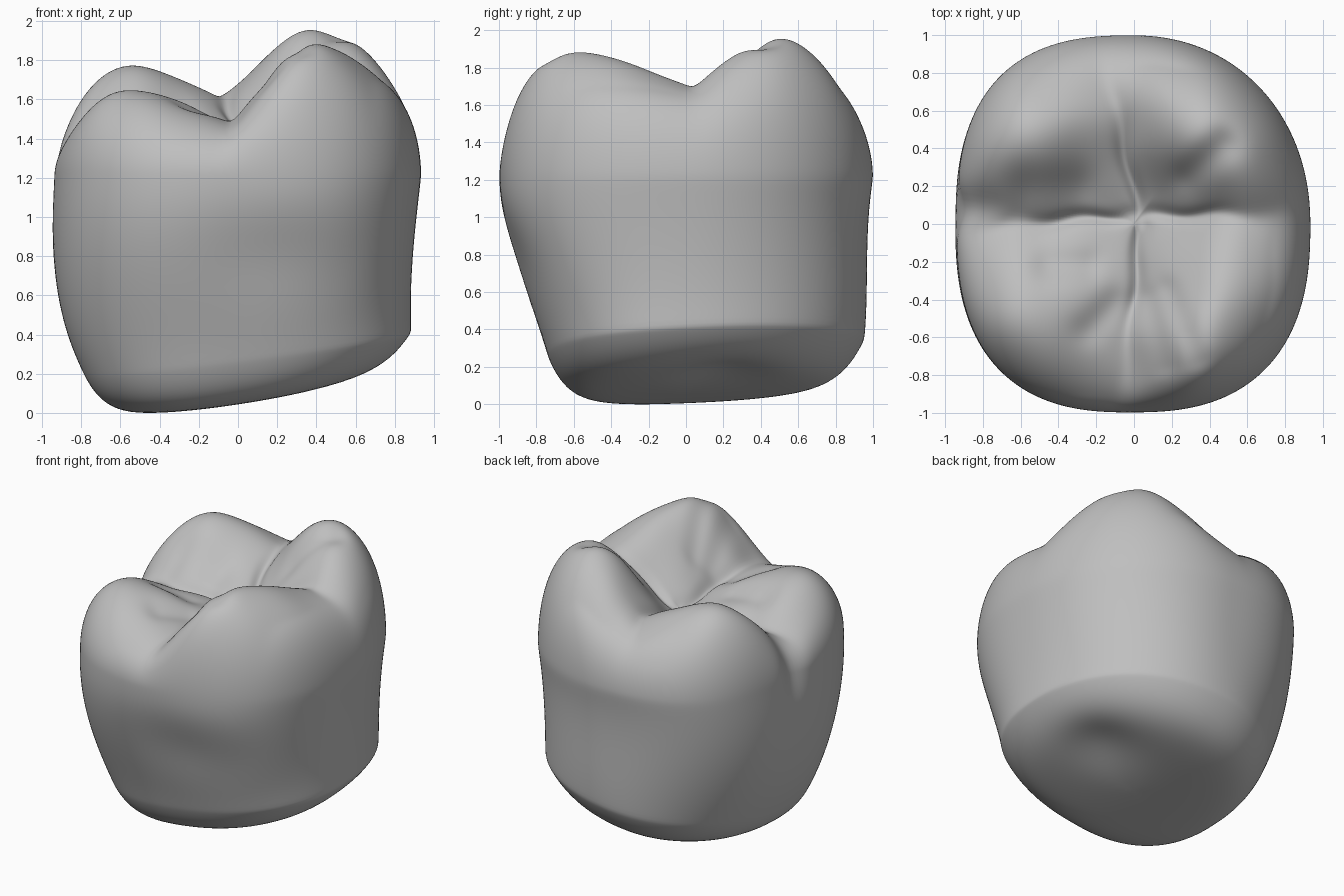
import bpy, bmesh
from math import sin, cos, pi, exp, hypot, sqrt

cube = bpy.data.objects.get("Cube")
if cube:
    bpy.data.objects.remove(cube)

SEGMENTS = 192
WIDEST = 1.2                 # height where the chewing surface starts

# Reach of the side wall, bottom to top: -x, +x, -y, +y
WALL = [(0.79, 0.885, 0.74, 0.955), (0.905, 0.885, 0.85, 0.967),
        (0.945, 0.905, 0.96, 0.972), (0.94, 0.935, 1.0, 1.0)]
# Squareness of each corner at the base and top, keyed by (x > 0, y > 0)
CORNER = {(0, 0): (2.5, 2.6), (1, 0): (2.4, 2.5), (0, 1): (2.1, 2.65), (1, 1): (2.1, 2.1)}
# Cusp of each corner: distance from the two grooves, height
CUSP = {(0, 0): (0.62, 0.55, 1.68), (1, 0): (0.42, 0.8, 1.93),
        (0, 1): (0.56, 0.52, 1.81), (1, 1): (0.5, 0.46, 1.985)}
# Minor furrows on the chewing surface: start, end, width, depth
FURROWS = [((-0.55, 0.2), (-0.3, 0.2), 0.12, 0.04), ((-0.45, -0.22), (-0.25, -0.22), 0.08, 0.03),
           ((0.28, 0.25), (0.48, 0.42), 0.09, 0.05), ((0.08, -0.4), (0.17, -0.75), 0.06, 0.03),
           ((0.18, -0.35), (0.34, -0.72), 0.06, 0.03), ((-0.1, -0.42), (-0.24, -0.56), 0.08, 0.03)]


def smooth(t):
    t = min(max(t, 0), 1)
    return t * t * (3 - 2 * t)


def bump(d, width):
    return exp(-(d / width) ** 2)


def reach(t):
    """Smooth cubic through the four wall rows."""
    u = 3 * t
    w = (-(u - 1) * (u - 2) * (u - 3) / 6, u * (u - 2) * (u - 3) / 2,
         -u * (u - 1) * (u - 3) / 2, u * (u - 1) * (u - 2) / 6)
    return [sum(k * row[i] for k, row in zip(w, WALL)) for i in range(4)]


def outline(a, t):
    """Point of the rounded, lopsided cross-section at angle a."""
    left, right, front, back = reach(t)
    c, s = cos(a), sin(a)
    low, high = CORNER[int(c > 0), int(s > 0)]
    n = low + (high - low) * smooth(t)
    x, y = c * (right if c > 0 else left), s * (back if s > 0 else front)
    k = (abs(c) ** n + abs(s) ** n) ** (-1 / n)
    return x * k, y * k


def segment_distance(x, y, p, q):
    dx, dy = q[0] - p[0], q[1] - p[1]
    t = min(max(((x - p[0]) * dx + (y - p[1]) * dy) / (dx * dx + dy * dy), 0), 1)
    return hypot(x - p[0] - t * dx, y - p[1] - t * dy)


def slope(u):
    """Straight rise from a groove (0) to a rounded cusp (1) and down again."""
    r = 0.3
    return 1 - (hypot(1 - min(u, 1.7), r) - r) / (hypot(1, r) - r)


def chewing_height(x, y):
    """Four cusps parted by a cross of grooves."""
    groove_x = 0.04 + (-0.22 * y if y > 0 else 0.1 * y) + 0.012 * sin(14 * y)
    groove_y = 0.05 + 0.08 * min(x, 0) + 0.012 * sin(17 * x)
    dx, dy = x - groove_x, y - groove_y
    valley = 1.43 + 0.27 * smooth(x / 0.6) + 0.18 * smooth(y / 0.65) + 0.05 * smooth(-y / 0.6)
    span_x, span_y, peak = CUSP[int(dx > 0), int(dy > 0)]
    z = valley + (peak - valley) * slope(abs(dx) / span_x) * slope(abs(dy) / span_y)
    inner = 1 - smooth((hypot(x, y) - 0.35) / 0.3)
    z -= 0.03 * inner * max(bump(dx, 0.035), bump(dy, 0.035))
    for p, q, width, depth in FURROWS:
        z -= depth * bump(segment_distance(x, y, p, q), width)
    return z


def rim_height(x, y):
    """Tilted edge between the underside and the wall."""
    return 0.30 + 0.125 * x + 0.05 * y


def base_height(x, y):
    """Underside rising toward +x, with a shallow dent."""
    d = x + 0.3
    return 0.11 * d + 0.07 * d * d + 0.04 * (y + 0.3) + 0.06 * bump(hypot(x - 0.45, y - 0.2), 0.25)


def hollows(x, y, z):
    """Groove on the -x side and a soft dip on the front."""
    side, front = smooth((-x - 0.5) / 0.3), smooth((-y - 0.5) / 0.3)
    return (x + 0.06 * side * bump(y - 0.08, 0.09) * smooth((z - 0.95) / 0.35),
            y + 0.04 * front * bump(x - 0.2, 0.4) * bump(z - 0.8, 0.25), z)


def base_point(a, s):
    x, y = (s * c for c in outline(a, 0))
    rim = rim_height(x, y)
    return x, y, rim + (base_height(x, y) - rim) * (1 - s ** 8)


def wall_point(a, t):
    x, y = outline(a, t)
    return x, y, rim_height(x, y) * (1 - t) + WIDEST * t


def top_point(a, s):
    x, y = (s * c for c in outline(a, 1))
    return x, y, WIDEST + (chewing_height(x, y) - WIDEST) * sqrt(max(0, 1 - s ** 6.5))


# Rings from the underside, up the wall, and in over the chewing surface
rings = [(base_point, sin(pi / 2 * i / 28)) for i in range(1, 28)]
rings += [(wall_point, i / 22) for i in range(22)]
rings += [(top_point, sin(pi / 2 * i / 84)) for i in range(84, 0, -1)]

bm = bmesh.new()
loops = [[bm.verts.new(hollows(*point(2 * pi * j / SEGMENTS, t))) for j in range(SEGMENTS)]
         for point, t in rings]
for lower, upper in zip(loops, loops[1:]):
    for j in range(SEGMENTS):
        k = (j + 1) % SEGMENTS
        bm.faces.new((lower[j], lower[k], upper[k], upper[j]))

# Close both centres with fans
for loop, point, flip in ((loops[0], base_point, True), (loops[-1], top_point, False)):
    centre = bm.verts.new(point(0, 0))
    for j in range(SEGMENTS):
        a, b = loop[j], loop[(j + 1) % SEGMENTS]
        bm.faces.new((b, a, centre) if flip else (a, b, centre))

# Soften the polar sampling, then stand the crown on the ground
for _ in range(6):
    bmesh.ops.smooth_vert(bm, verts=bm.verts, factor=0.5,
                          use_axis_x=True, use_axis_y=True, use_axis_z=True)
bottom = min(v.co.z for v in bm.verts)
for v in bm.verts:
    v.co.z -= bottom
for f in bm.faces:
    f.smooth = True
bmesh.ops.recalc_face_normals(bm, faces=bm.faces)

mesh = bpy.data.meshes.new("tooth_crown")
bm.to_mesh(mesh)
bm.free()
crown = bpy.data.objects.new("tooth_crown", mesh)
bpy.context.collection.objects.link(crown)

# Plain grey finish
grey = bpy.data.materials.new("plain_grey")
grey.use_nodes = True
colour = (0.52, 0.52, 0.52, 1)
grey.diffuse_color = colour
grey.node_tree.nodes["Principled BSDF"].inputs["Base Color"].default_value = colour
mesh.materials.append(grey)
